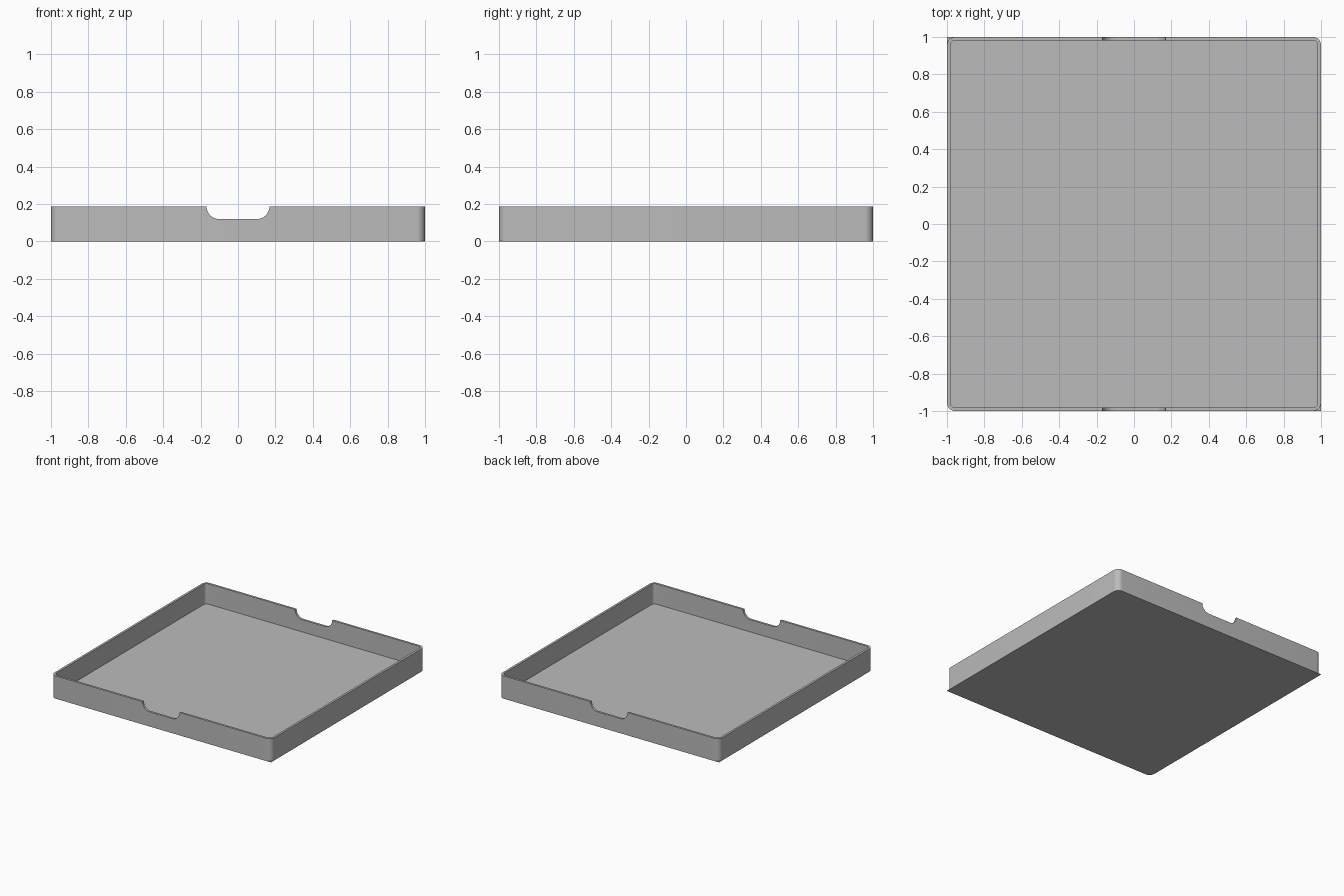
import bpy
import bmesh
from math import sin, cos, pi, radians

cube = bpy.data.objects.get("Cube")
if cube:
    bpy.data.objects.remove(cube, do_unlink=True)

HEIGHT, WALL, FLOOR, RADIUS = 0.187, 0.018, 0.02, 0.045
NOTCH_HALF, NOTCH_Z, NOTCH_R = 0.168, 0.12, 0.067
SKIN = 0.003

grey = bpy.data.materials.new("plain grey")
grey.use_nodes = True
colour = (0.5, 0.5, 0.5, 1)
grey.diffuse_color = colour
grey.node_tree.nodes["Principled BSDF"].inputs["Base Color"].default_value = colour


def rounded_square(half, radii, steps=10):
    """Outline points, anticlockwise from the back left corner; zero radius is sharp."""
    points = []
    for i, (sx, sy) in enumerate([(1, 1), (-1, 1), (-1, -1), (1, -1)]):
        r = radii[i]
        for k in range(steps + 1 if r else 1):
            a = (i + k / steps) * pi / 2
            points.append((sx * (half - r) + r * cos(a), sy * (half - r) + r * sin(a)))
    return points


def make_object(name, loops):
    """Skin a stack of matching loops and cap both ends."""
    bm = bmesh.new()
    rings = [[bm.verts.new(p) for p in loop] for loop in loops]
    for low, high in zip(rings, rings[1:]):
        for i in range(len(low)):
            j = (i + 1) % len(low)
            bm.faces.new((low[i], low[j], high[j], high[i]))
    bm.faces.new(rings[0][::-1])
    bm.faces.new(rings[-1])
    bmesh.ops.recalc_face_normals(bm, faces=bm.faces)
    mesh = bpy.data.meshes.new(name)
    bm.to_mesh(mesh)
    bm.free()
    obj = bpy.data.objects.new(name, mesh)
    mesh.materials.append(grey)
    bpy.context.collection.objects.link(obj)
    return obj


def at_height(outline, z):
    return [(x, y, z) for x, y in outline]


# Tray: outer wall, rim, inner wall and floor in one skin
outer = rounded_square(1, [RADIUS] * 4)
inner = rounded_square(1 - WALL, [RADIUS - WALL] * 4)
tray = make_object("tray", [at_height(outer, 0), at_height(outer, HEIGHT),
                            at_height(inner, HEIGHT), at_height(inner, FLOOR)])

# Finger notches: one rounded slot cutter through both the front and back walls
steps = 10
slot = [(-NOTCH_HALF, HEIGHT + 0.1)]
for side, start in ((-1, pi), (1, 1.5 * pi)):
    for k in range(steps + 1):
        a = start + k / steps * pi / 2
        slot.append((side * (NOTCH_HALF - NOTCH_R) + NOTCH_R * cos(a),
                     NOTCH_Z + NOTCH_R + NOTCH_R * sin(a)))
slot.append((NOTCH_HALF, HEIGHT + 0.1))
cutter = make_object("notch_cutter", [[(x, y, z) for x, z in slot] for y in (-1.2, 1.2)])
cutter.hide_render = True
cutter.hide_set(True)

cut = tray.modifiers.new("notches", "BOOLEAN")
cut.operation = "DIFFERENCE"
cut.solver = "EXACT"
cut.object = cutter
bpy.context.view_layer.objects.active = tray
tray.select_set(True)
bpy.ops.object.modifier_apply(modifier=cut.name)
bpy.data.objects.remove(cutter, do_unlink=True)
bpy.ops.object.shade_smooth_by_angle(angle=radians(30))

# Base skin: thin plate with two square corners on one diagonal
base = rounded_square(1, [RADIUS, 0, RADIUS, 0])
make_object("base_plate", [at_height(base, 0), at_height(base, SKIN)])
